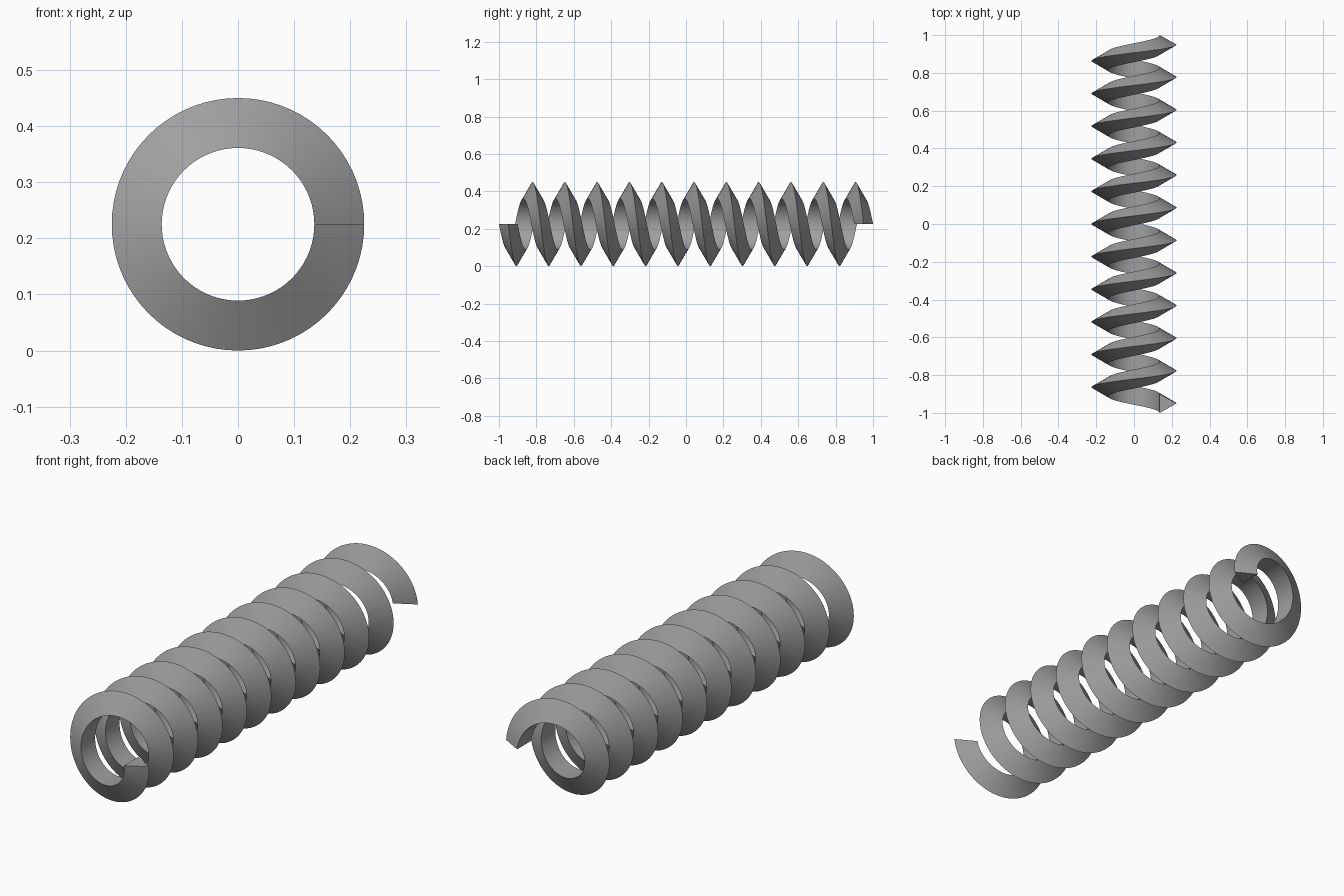
import bpy, bmesh
from math import cos, sin, pi, radians

cube = bpy.data.objects.get("Cube")
if cube:
    bpy.data.objects.remove(cube, do_unlink=True)

OUTER, INNER, WIDTH = 0.225, 0.136, 0.1
TURNS, STEPS = 11, 72
PITCH = (2 - WIDTH) / TURNS

# Triangular thread section as (radius, offset along the axis)
section = [(INNER, -WIDTH / 2), (OUTER, 0), (INNER, WIDTH / 2)]

# Sweep the section along a helix about the y axis
bm = bmesh.new()
rings = []
for i in range(TURNS * STEPS + 1):
    turn = i / STEPS
    a = 2 * pi * turn
    y = -1 + WIDTH / 2 + PITCH * turn
    rings.append([bm.verts.new((r * cos(a), y + dy, OUTER - r * sin(a)))
                  for r, dy in section])
for a, b in zip(rings, rings[1:]):
    for k in range(3):
        n = (k + 1) % 3
        bm.faces.new((a[k], a[n], b[n], b[k]))

# Flat end caps
bm.faces.new(rings[0])
bm.faces.new(rings[-1])
bmesh.ops.recalc_face_normals(bm, faces=bm.faces)

mesh = bpy.data.meshes.new("helical_thread")
bm.to_mesh(mesh)
bm.free()
thread = bpy.data.objects.new("helical_thread", mesh)
bpy.context.collection.objects.link(thread)

# Plain grey material
grey = bpy.data.materials.new("grey")
grey.use_nodes = True
colour = (0.35, 0.35, 0.35, 1)
grey.diffuse_color = colour
grey.node_tree.nodes["Principled BSDF"].inputs["Base Color"].default_value = colour
mesh.materials.append(grey)

# Smooth flanks with sharp thread edges
bpy.ops.object.select_all(action="DESELECT")
thread.select_set(True)
bpy.context.view_layer.objects.active = thread
bpy.ops.object.shade_smooth_by_angle(angle=radians(30))
